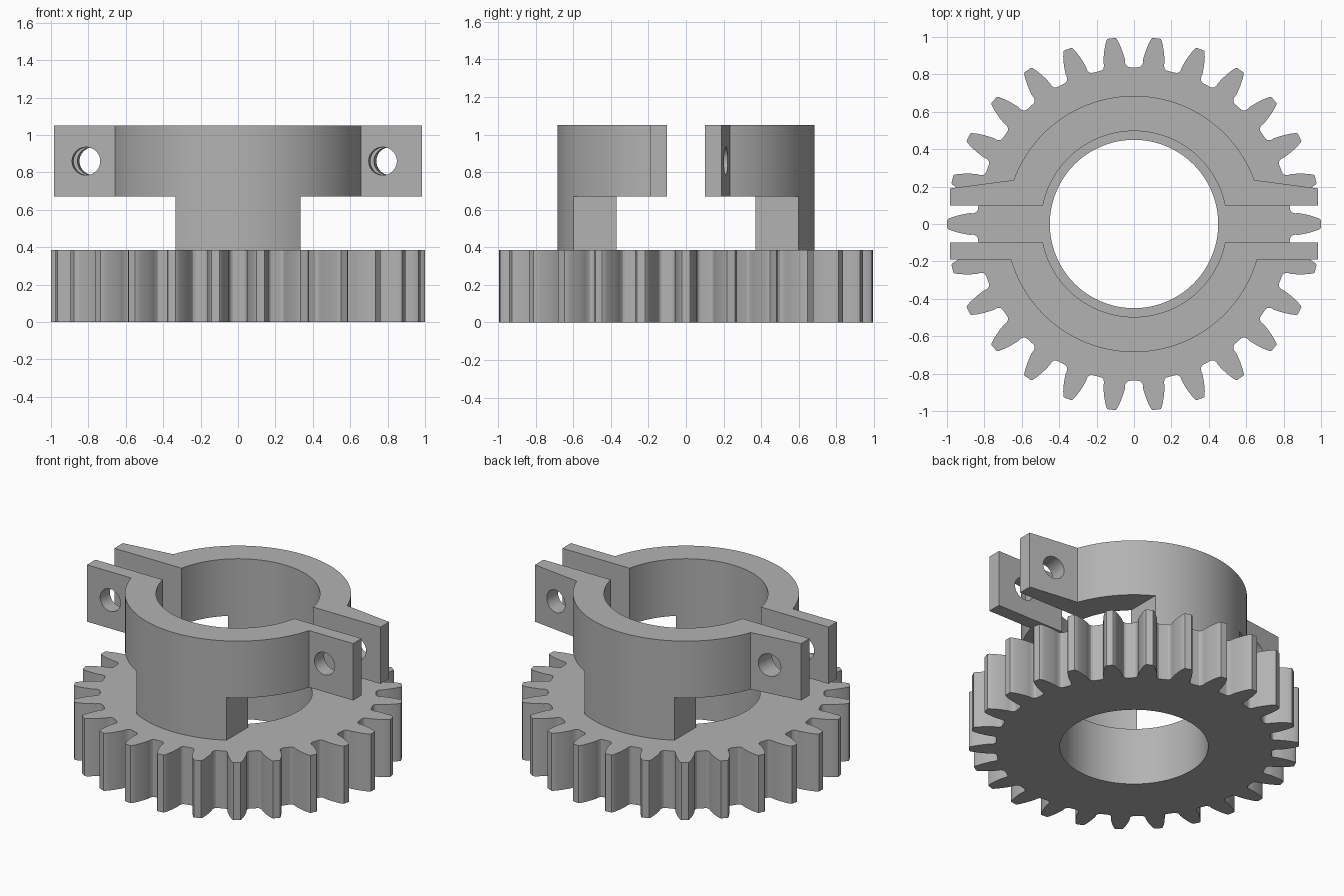
import bpy, bmesh
from math import sin, cos, pi, asin, sqrt, atan2, hypot

if "Cube" in bpy.data.objects:
    bpy.data.objects.remove(bpy.data.objects["Cube"])

GREY = (0.45, 0.45, 0.45, 1)
steel = bpy.data.materials.new("plain grey")
steel.use_nodes = True
steel.diffuse_color = GREY
steel.node_tree.nodes["Principled BSDF"].inputs["Base Color"].default_value = GREY

TEETH, BORE, GEAR_TOP = 26, 0.45, 0.385
INNER, OUTER = 0.497, 0.685
RING_LOW, RING_TOP = 0.67, 1.05
POST_X, EAR_X, SLIT = 0.333, 0.985, 0.1


def make_object(name, bm):
    bmesh.ops.recalc_face_normals(bm, faces=bm.faces)
    mesh = bpy.data.meshes.new(name)
    bm.to_mesh(mesh)
    bm.free()
    mesh.materials.append(steel)
    obj = bpy.data.objects.new(name, mesh)
    bpy.context.collection.objects.link(obj)
    return obj


def prism(name, outline, z0, z1):
    """Extrude a closed plan outline from z0 to z1."""
    bm = bmesh.new()
    face = bm.faces.new([bm.verts.new((x, y, z0)) for x, y in outline])
    top = bmesh.ops.extrude_face_region(bm, geom=[face])["geom"]
    verts = [v for v in top if isinstance(v, bmesh.types.BMVert)]
    bmesh.ops.translate(bm, verts=verts, vec=(0, 0, z1 - z0))
    return make_object(name, bm)


def cut(obj, cutter):
    mod = obj.modifiers.new("cut", "BOOLEAN")
    mod.operation, mod.solver, mod.object = "DIFFERENCE", "EXACT", cutter
    bpy.context.view_layer.objects.active = obj
    bpy.ops.object.modifier_apply(modifier=mod.name)


def arc(radius, a0, a1, n):
    return [(radius * cos(a0 + (a1 - a0) * i / n), radius * sin(a0 + (a1 - a0) * i / n))
            for i in range(n + 1)]


# Gear: half a tooth as (radius, half width), mirrored and repeated around the bore
half = [(0.838, 0.085), (0.839, 0.073), (0.846, 0.063), (0.86, 0.057), (0.88, 0.058),
        (0.91, 0.053), (0.94, 0.046), (0.97, 0.037), (0.993, 0.028), (1.0, 0.021)]
tooth = [(r, -w / r) for r, w in half] + [(r, w / r) for r, w in reversed(half)]
rim = [(r, a + 2 * pi * k / TEETH) for k in range(TEETH) for r, a in tooth]

bm = bmesh.new()
rings = []
for z in (0, GEAR_TOP):
    rings.append([bm.verts.new((r * cos(a), r * sin(a), z)) for r, a in rim])
    steps = [2 * pi * (i - len(tooth) / 2 + 0.5) / len(rim) for i in range(len(rim))]
    rings.append([bm.verts.new((BORE * cos(a), BORE * sin(a), z)) for a in steps])
low_rim, low_bore, top_rim, top_bore = rings
for a, b in ((low_rim, low_bore), (top_rim, top_bore), (low_rim, top_rim), (low_bore, top_bore)):
    for i in range(len(rim)):
        j = (i + 1) % len(rim)
        bm.faces.new((a[i], a[j], b[j], b[i]))
parts = [make_object("gear", bm)]

# Cutters: space under the ring beside each post, and slightly slanted bolt holes
cutters = []
for s in (-1, 1):
    x0, x1 = sorted((s * POST_X, s * 1.2))
    cutters.append(prism("undercut_cutter", [(x0, -1), (x1, -1), (x1, 1), (x0, 1)], 0.2, RING_LOW))
    bpy.ops.mesh.primitive_cylinder_add(vertices=48, radius=0.075, depth=0.8,
                                        location=(s * 0.793, 0, 0.86),
                                        rotation=(pi / 2, 0, -0.1))
    cutters.append(bpy.context.object)

# Clamp halves: half ring with two ears, standing on a post
for name, side, root_y in (("front_clamp", -1, 0.19), ("back_clamp", 1, 0.235)):
    a_in, a_out = asin(SLIT / INNER), asin(root_y / OUTER)
    outline = arc(OUTER, a_out, pi - a_out, 64)
    outline += [(-EAR_X, 0.19), (-EAR_X, SLIT)]
    outline += arc(INNER, pi - a_in, a_in, 64)
    outline += [(EAR_X, SLIT), (EAR_X, 0.19)]
    clamp = prism(name, [(x, y * side) for x, y in outline], GEAR_TOP - 0.003, RING_TOP)
    for cutter in cutters:
        cut(clamp, cutter)
    parts.append(clamp)

for cutter in cutters:
    bpy.data.objects.remove(cutter)

# Smooth curved walls, keep hard edges
bpy.ops.object.select_all(action="DESELECT")
for part in parts:
    part.select_set(True)
bpy.context.view_layer.objects.active = parts[0]
bpy.ops.object.shade_smooth_by_angle(angle=pi / 7)
